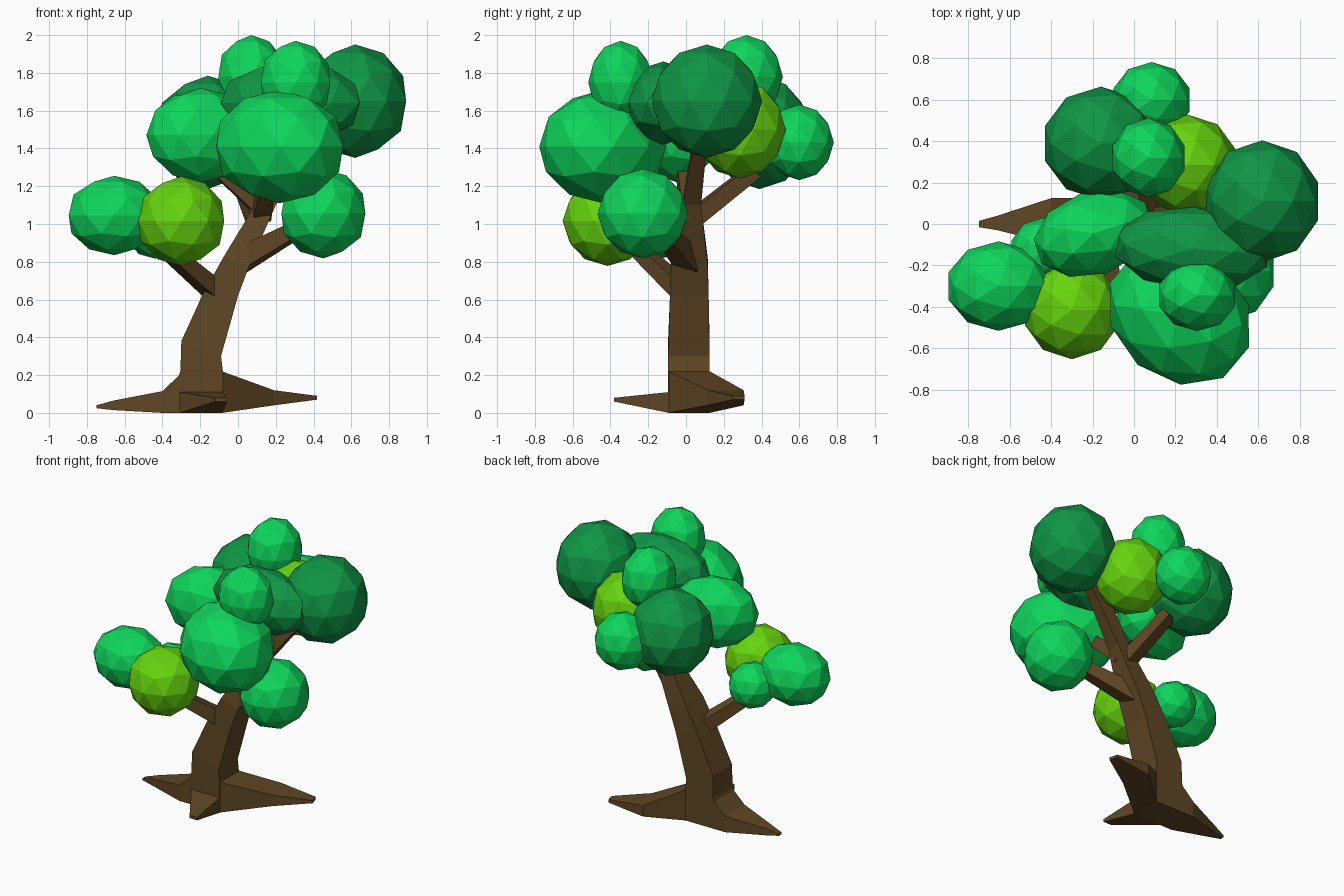
import bpy, bmesh
from mathutils import Vector as V, Matrix
from math import radians

if "Cube" in bpy.data.objects:
    bpy.data.objects.remove(bpy.data.objects["Cube"])


def material(name, rgb):
    m = bpy.data.materials.new(name)
    lin = [((c / 255 + 0.055) / 1.055) ** 2.4 if c > 10 else c / 255 / 12.92 for c in rgb]
    m.diffuse_color = (*lin, 1)
    m.use_nodes = True
    m.node_tree.nodes["Principled BSDF"].inputs["Base Color"].default_value = m.diffuse_color
    return m


BARK = material("bark brown", (95, 70, 36))
LIGHT = material("light green", (14, 214, 92))
DARK = material("dark green", (15, 150, 70))
LIME = material("lime green", (102, 212, 14))


def finish(name, bm, mat):
    bmesh.ops.recalc_face_normals(bm, faces=bm.faces)
    me = bpy.data.meshes.new(name)
    bm.to_mesh(me)
    bm.free()
    me.materials.append(mat)
    ob = bpy.data.objects.new(name, me)
    bpy.context.collection.objects.link(ob)


def loft(name, rings):
    """Four-sided tapering limb through a list of corner rings."""
    bm = bmesh.new()
    rows = [[bm.verts.new(p) for p in r] for r in rings]
    for a, b in zip(rows, rows[1:]):
        for i in range(4):
            j = (i + 1) % 4
            bm.faces.new((a[i], a[j], b[j], b[i]))
    bm.faces.new(rows[0][::-1])
    bm.faces.new(rows[-1])
    finish(name, bm, BARK)


def trunk_ring(xl, zl, xr, zr, y0, y1):
    return [(xl, y0, zl), (xr, y0, zr), (xr, y1, zr), (xl, y1, zl)]


def root_ring(x, y, sx, sy, z0, z1):
    return [(x - sx, y - sy, z0), (x + sx, y + sy, z0),
            (x + sx, y + sy, z1), (x - sx, y - sy, z1)]


def branch(name, a, b, ra, rb):
    a, b = V(a), V(b)
    d = (b - a).normalized()
    u = d.cross(V((0, 0, 1))).normalized()
    w = u.cross(d)
    loft(name, [[c + u * r * s + w * r * t for s, t in ((-1, -1), (1, -1), (1, 1), (-1, 1))]
                for c, r in ((a, ra), (b, rb))])


# Leaning trunk
loft("trunk", [trunk_ring(*r) for r in (
    (-.39, 0, -.08, 0, -.095, .125),
    (-.305, .22, -.08, .22, -.095, .125),
    (-.30, .38, -.09, .30, -.095, .125),
    (-.19, .62, .00, .62, -.085, .12),
    (-.08, .82, .06, .78, -.08, .115),
    (.09, 1.10, .20, 1.10, -.02, .08),
    (.31, 1.42, .40, 1.36, .03, .105),
    (.50, 1.60, .54, 1.50, .07, .13))])

# Roots
loft("left_root", [root_ring(*r) for r in (
    (-.29, .015, 0, .11, 0, .22), (-.40, .015, 0, .11, 0, .115),
    (-.66, .005, 0, .035, .015, .065), (-.75, 0, 0, .015, .025, .04))])
loft("right_root", [root_ring(*r) for r in (
    (-.085, .015, 0, .11, 0, .22), (.16, .21, -.03, .095, .04, .12),
    (.41, .28, -.008, .03, .07, .09))])
loft("front_root", [root_ring(*r) for r in (
    (-.195, -.09, .115, 0, 0, .11), (-.09, -.38, .03, 0, .06, .08))])

# Branches
branch("left_branch", (-.08, .02, .61), (-.42, -.29, .90), .05, .035)
branch("right_branch", (0, .02, .80), (.40, -.18, 1.02), .06, .035)
branch("front_branch", (.12, .03, 1.05), (.17, -.25, 1.30), .05, .035)
branch("upper_left_branch", (.14, .02, 1.07), (-.14, -.02, 1.32), .045, .035)
branch("back_branch", (.10, .03, 1.02), (.00, .36, 1.28), .045, .04)

# Leaf clusters: material, centre, radii, turn about z
CLUSTERS = {
    "front_leaves": (LIGHT, (.22, -.44, 1.41), (.37, .31, .30), -40),
    "upper_left_leaves": (LIGHT, (-.195, -.045, 1.47), (.295, .20, .25), 18),
    "back_left_leaves": (DARK, (-.16, .39, 1.485), (.28, .27, .30), 0),
    "top_back_leaves": (LIGHT, (.07, .32, 1.78), (.18, .19, .22), 0),
    "top_front_leaves": (LIGHT, (.305, -.345, 1.75), (.19, .17, .22), 0),
    "right_leaves": (DARK, (.62, .11, 1.65), (.28, .29, .30), 0),
    "middle_leaves": (DARK, (.28, -.12, 1.64), (.38, .20, .22), -4),
    "back_lime_leaves": (LIME, (.26, .285, 1.50), (.24, .24, .26), 0),
    "back_leaves": (LIGHT, (.085, .60, 1.432), (.19, .18, .20), 0),
    "low_lime_leaves": (LIME, (-.30, -.415, 1.015), (.235, .235, .237), 0),
    "low_left_leaves": (LIGHT, (-.655, -.30, 1.045), (.25, .213, .21), 0),
    "low_right_leaves": (LIGHT, (.452, -.228, 1.055), (.23, .237, .237), 0),
    "small_low_leaves": (LIGHT, (-.44, -.13, .975), (.158, .158, .158), 0),
}
for name, (mat, centre, radii, turn) in CLUSTERS.items():
    bm = bmesh.new()
    bmesh.ops.create_icosphere(bm, subdivisions=2, radius=1)
    sx, sy, sz = radii
    bm.transform(Matrix.Translation(centre) @ Matrix.Rotation(radians(turn), 4, 'Z')
                 @ Matrix.Diagonal((sx * 1.015, sy * 1.015, sz, 1)))
    finish(name, bm, mat)
